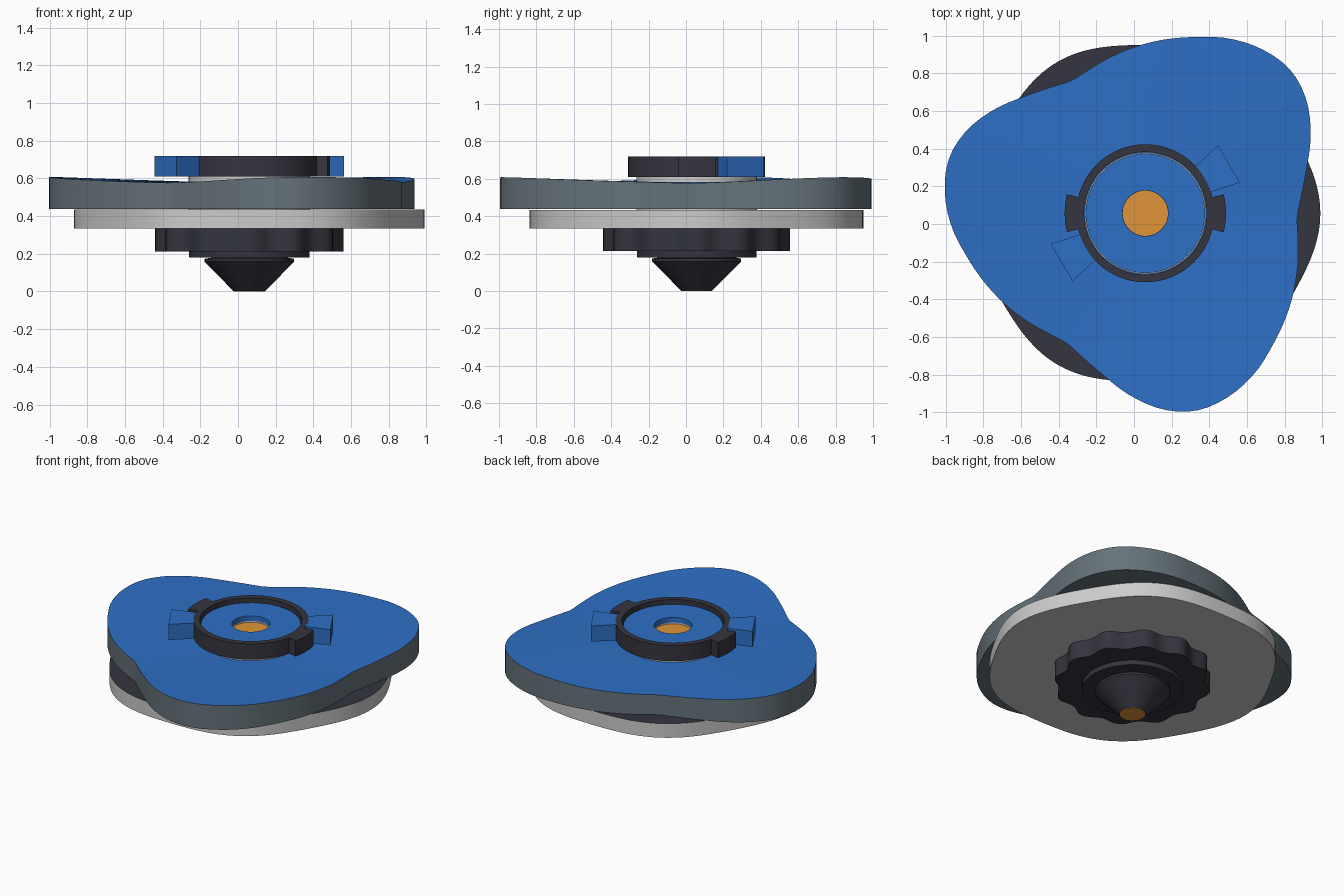
import bpy, bmesh
from math import pi, cos, sin, radians, degrees

if "Cube" in bpy.data.objects:
    bpy.data.objects.remove(bpy.data.objects["Cube"])

CX, CY = 0.06, 0.057


def mat(name, rgb):
    m = bpy.data.materials.new(name)
    m.diffuse_color = (*rgb, 1)
    m.use_nodes = True
    m.node_tree.nodes["Principled BSDF"].inputs["Base Color"].default_value = m.diffuse_color
    return m


BLUE = mat("blue", (0.027, 0.16, 0.56))
DARK = mat("dark", (0.035, 0.035, 0.05))
STEEL = mat("steel", (0.13, 0.17, 0.195))
SILVER = mat("silver", (0.6, 0.6, 0.63))
ORANGE = mat("orange", (0.75, 0.3, 0.04))


def const(v):
    return lambda a: v


def loft(name, rings, mats, n=96, closed=False):
    """Stack rings of (radius, z), each a number or a function of angle.
    mats lists one material per band; without closed, bottom and top cap follow."""
    bm = bmesh.new()
    slots = list(dict.fromkeys(mats))
    loops = []
    for r, z in rings:
        r = r if callable(r) else const(r)
        z = z if callable(z) else const(z)
        loops.append([bm.verts.new((CX + r(a) * cos(a), CY + r(a) * sin(a), z(a)))
                      for a in (2 * pi * i / n for i in range(n))])
    pairs = list(zip(loops, loops[1:]))
    if closed:
        pairs.append((loops[-1], loops[0]))
    for k, (lo, hi) in enumerate(pairs):
        for i in range(n):
            j = (i + 1) % n
            bm.faces.new((lo[i], lo[j], hi[j], hi[i])).material_index = slots.index(mats[k])
    if not closed:
        bm.faces.new(loops[0][::-1]).material_index = slots.index(mats[-2])
        bm.faces.new(loops[-1]).material_index = slots.index(mats[-1])
    finish(bm, name, slots)


def finish(bm, name, slots):
    bmesh.ops.recalc_face_normals(bm, faces=bm.faces)
    me = bpy.data.meshes.new(name)
    bm.to_mesh(me)
    bm.free()
    for m in slots:
        me.materials.append(m)
    ob = bpy.data.objects.new(name, me)
    bpy.context.collection.objects.link(ob)
    bpy.ops.object.select_all(action='DESELECT')
    bpy.context.view_layer.objects.active = ob
    ob.select_set(True)
    bpy.ops.object.shade_smooth_by_angle(angle=radians(30))


def sector(name, r0, r1, a0, a1, z0, z1, m, n=6):
    """Solid arc-shaped block."""
    bm = bmesh.new()
    angs = [radians(a0 + (a1 - a0) * i / n) for i in range(n + 1)]
    pts = [(r1, a) for a in angs] + [(r0, a) for a in reversed(angs)]
    lo, hi = ([bm.verts.new((CX + r * cos(a), CY + r * sin(a), z)) for r, a in pts]
              for z in (z0, z1))
    k = len(pts)
    for i in range(k):
        j = (i + 1) % k
        bm.faces.new((lo[i], lo[j], hi[j], hi[i]))
    for i in range(n):
        q = (i, i + 1, k - 2 - i, k - 1 - i)
        bm.faces.new([hi[v] for v in q])
        bm.faces.new([lo[v] for v in reversed(q)])
    finish(bm, name, [m])


# Outline of one third of the attack layer: angle in degrees, radius
LOBE = [(0, .808), (14, .878), (27, .985), (36, 1.05), (45, 1.082), (55, 1.067),
        (65, 1.025), (74, .973), (90, .9), (105, .84), (113, .815)]


def lobe_radius(a):
    d = degrees(a) % 120
    pts = [(p - 120, r) for p, r in LOBE[-2:]] + LOBE + [(p + 120, r) for p, r in LOBE[:3]]
    for i in range(1, len(pts) - 2):
        (x0, y0), (x1, y1), (x2, y2), (x3, y3) = pts[i - 1:i + 3]
        if x1 <= d < x2:
            h = x2 - x1
            t = (d - x1) / h
            m1, m2 = (y2 - y0) / (x2 - x0) * h, (y3 - y1) / (x3 - x1) * h
            return ((2*t**3 - 3*t*t + 1) * y1 + (t**3 - 2*t*t + t) * m1
                    + (3*t*t - 2*t**3) * y2 + (t**3 - t*t) * m2)
    return LOBE[0][1]


def lobe_top(a):
    return 0.577 + 0.031 * (lobe_radius(a) - 0.808) / 0.274


# Driver: conical tip, collar and scalloped grip
loft("tip_contact", [(.083, 0), (.083, .01)], [ORANGE] * 3, 48)
loft("tip_cone", [(.084, .002), (.225, .145), (.238, .158), (.238, .173), (.17, .185)],
     [DARK] * 6, 64)
loft("collar", [(.32, .18), (.32, .215)], [DARK] * 3, 64)


def grip(a):
    return .48 + .02 * cos(12 * a)


loft("scalloped_grip", [(grip, .213), (grip, .336)], [DARK] * 3, 144)


# Weight disc with dark upper face
def disc(a):
    return .911 + .018 * cos(6 * a)


loft("weight_disc", [(disc, .335), (disc, .434)], [SILVER, SILVER, DARK], 120)

# Three-lobed attack layer with wavy blue top, open around the core
loft("attack_layer",
     [(.32, .437), (lobe_radius, .437), (lobe_radius, lobe_top),
      (lambda a: .32 + .5 * (lobe_radius(a) - .32), lambda a: .5 * (lobe_top(a) + .582)),
      (.32, .582)],
     [STEEL, STEEL, BLUE, BLUE, STEEL], 120, closed=True)

# Core, centre chip with hole, and orange centre
loft("core", [(.322, .43), (.322, .655), (.12, .655), (.12, .43)], [SILVER] * 4, 64, closed=True)
loft("centre_chip", [(.317, .65), (.317, .69), (.121, .69), (.121, .65)], [BLUE] * 4, 64, closed=True)
loft("centre_pin", [(.123, .44), (.123, .645)], [ORANGE] * 3, 48)

# Locking ring and its tabs
loft("lock_ring", [(.325, .61), (.366, .61), (.366, .72), (.325, .72)], [DARK] * 4, 64, closed=True)
for side, turn in (("right", 0), ("left", 180)):
    sector("ring_tab_" + side, .35, .428, turn - 13.5, turn + 13.5, .61, .72, DARK)
    sector("blue_lug_" + side, .365, .528, turn + 18, turn + 43, .61, .72, BLUE, 1)
